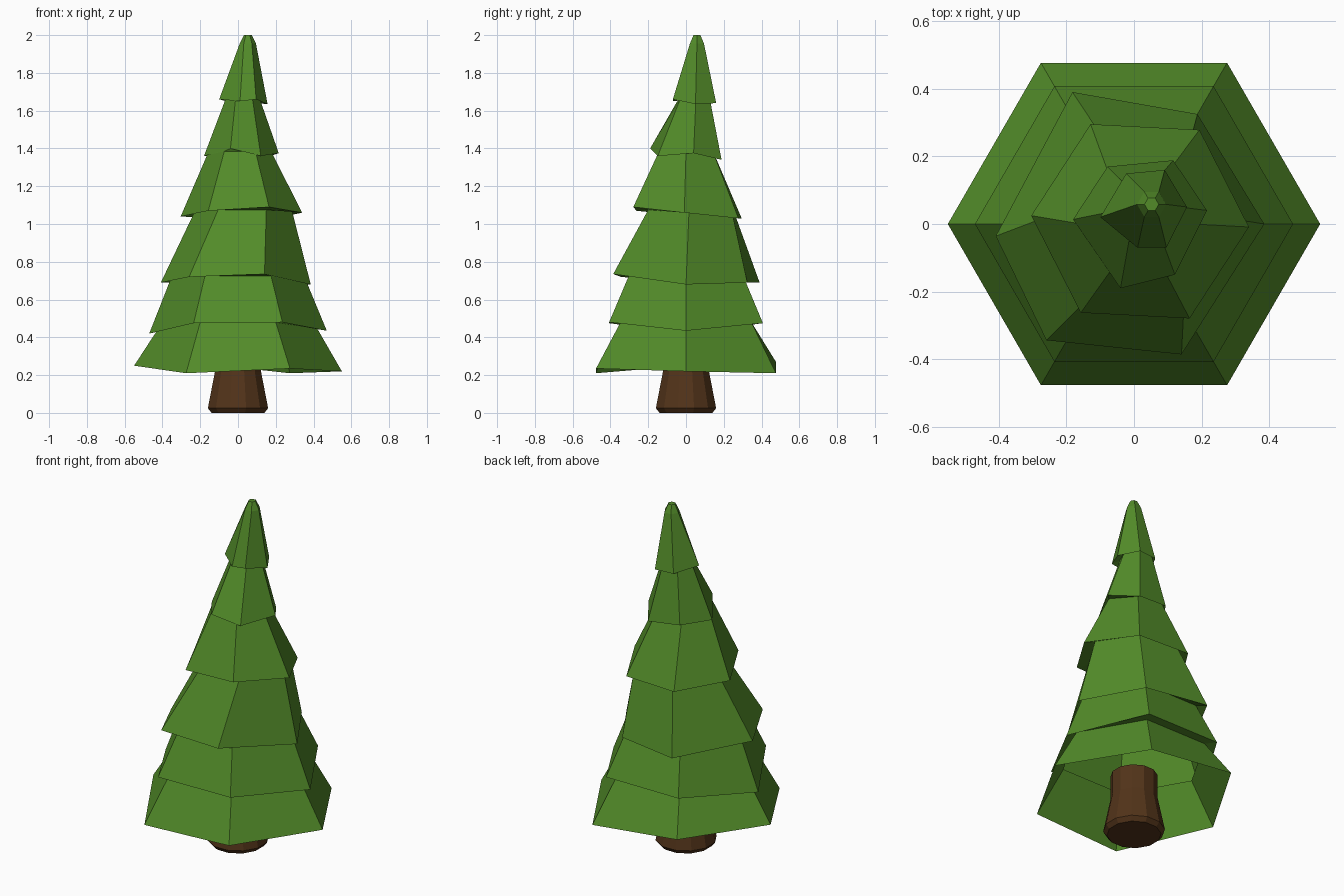
import bpy, bmesh
from math import cos, sin, radians, tau

if "Cube" in bpy.data.objects:
    bpy.data.objects.remove(bpy.data.objects["Cube"])


def material(name, rgb):
    m = bpy.data.materials.new(name)
    m.diffuse_color = (*rgb, 1)
    m.use_nodes = True
    m.node_tree.nodes["Principled BSDF"].inputs["Base Color"].default_value = m.diffuse_color
    return m


def spread(v, n):
    """Repeat a single value for every corner."""
    return v if isinstance(v, tuple) else (v,) * n


def ring(bm, cx, cy, r, rot, z, n=6):
    """Loop of n corners; r, rot and z are one value or one per corner."""
    corners = zip(spread(r, n), spread(rot, n), spread(z, n))
    return [bm.verts.new((cx + ri * cos(radians(a) + tau * i / n),
                          cy + ri * sin(radians(a) + tau * i / n), zi))
            for i, (ri, a, zi) in enumerate(corners)]


def bridge(bm, lo, hi):
    n = len(lo)
    for i in range(n):
        j = (i + 1) % n
        bm.faces.new((lo[i], lo[j], hi[j], hi[i]))


def finish(bm, name, mat):
    me = bpy.data.meshes.new(name)
    bm.to_mesh(me)
    bm.free()
    me.materials.append(mat)
    ob = bpy.data.objects.new(name, me)
    bpy.context.collection.objects.link(ob)
    return ob


green = material("needles", (0.085, 0.26, 0.022))
brown = material("bark", (0.085, 0.034, 0.01))

# Each tier: uneven drooping rim, then the narrower ring tucked under the next tier
tiers = [
    ((0, 0, .55, 0, (.22, .21, .27, .25, .21, .235)), (0, 0, .40, 0, .48)),
    ((0, 0, .47, 0, (.435, .475, .475, .42, .475, .48)), (0, 0, .35, 0, .725)),
    ((0, 0, (.385, .375, .43, .41, .43, .41), (0, 0, -5, 5, -7, -10),
      (.68, .69, .69, .69, .72, .735)), (.03, .025, .255, -2, 1.075)),
    ((.018, .008, .322, -3, (1.06, 1.03, 1.03, 1.04, 1.07, 1.09)), (.01, .0, .165, 0, 1.385)),
    ((.025, .01, (.193, .20, .19, .205, .21, .186), (9, 3, 3, -1, 12, 1),
      (1.375, 1.34, 1.36, 1.36, 1.40, 1.36)), (.025, .045, .088, 5, 1.67)),
    ((.04, .04, (.117, .13, .126, .141, .114, .123), (5, 7, 0, 8, 15, -3),
      (1.635, 1.64, 1.64, 1.66, 1.65, 1.66)), (.052, .058, .043, 0, 1.955)),
]

# Foliage: one stepped hexagonal shell, open at the bottom
bm = bmesh.new()
loops = [ring(bm, *spec) for tier in tiers for spec in tier]
loops.append(ring(bm, .052, .058, .021, 0, 2.0))
for lo, hi in zip(loops, loops[1:]):
    bridge(bm, lo, hi)
bm.faces.new(loops[-1])
finish(bm, "foliage", green)

# Trunk: flared twelve-sided post
bm = bmesh.new()
loops = [ring(bm, 0, 0, r, 15, z, 12)
         for r, z in ((.145, 0), (.165, .025), (.126, .22), (.126, .36))]
for lo, hi in zip(loops, loops[1:]):
    bridge(bm, lo, hi)
bm.faces.new(loops[0][::-1])
bm.faces.new(loops[-1])
finish(bm, "trunk", brown)
